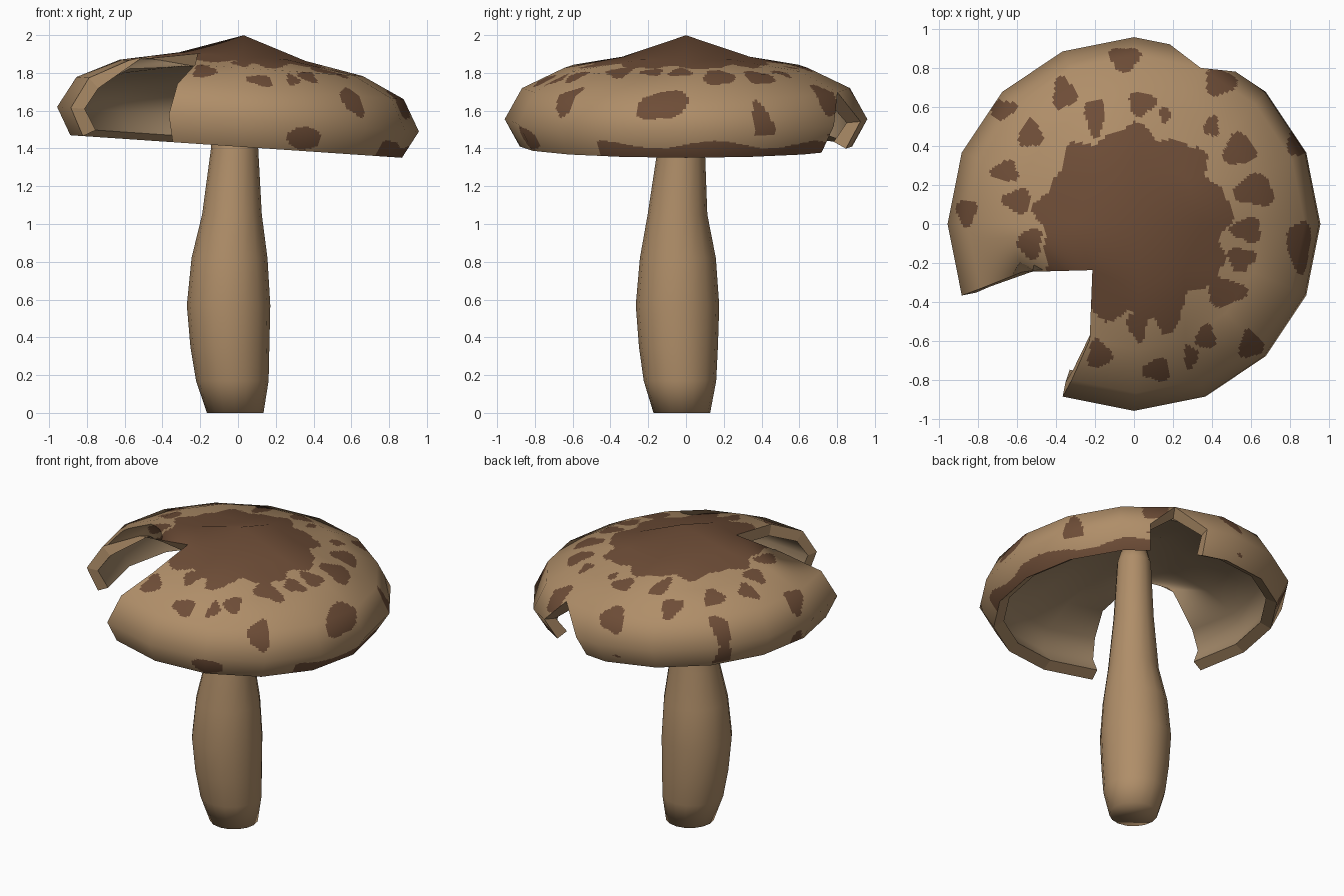
import bpy, bmesh, math
from mathutils import Vector, Matrix

if "Cube" in bpy.data.objects:
    bpy.data.objects.remove(bpy.data.objects["Cube"])


def material(name, rgb):
    m = bpy.data.materials.new(name)
    m.diffuse_color = (*rgb, 1)
    m.use_nodes = True
    m.node_tree.nodes["Principled BSDF"].inputs["Base Color"].default_value = m.diffuse_color
    return m


TAN = material("tan", (0.43, 0.27, 0.14))
BROWN = material("brown", (0.155, 0.074, 0.038))
UNDER = material("dull_tan", (0.36, 0.245, 0.14))


def add_object(name, mesh, mats):
    ob = bpy.data.objects.new(name, mesh)
    bpy.context.collection.objects.link(ob)
    for m in mats:
        mesh.materials.append(m)
    mesh.polygons.foreach_set("use_smooth", [True] * len(mesh.polygons))
    return ob


# Stem: rings of (z, radius, centre x, centre y)
STEM = [(0, .15, -.015, -.022), (.17, .192, -.03, -.032), (.35, .209, -.043, -.04),
        (.57, .221, -.05, -.045), (.82, .201, -.045, -.043), (1.05, .158, -.032, -.045),
        (1.4, .125, -.018, -.025), (1.78, .105, -.01, -.012), (1.87, .08, -.005, -.005)]
bm = bmesh.new()
rings = []
for z, r, cx, cy in STEM:
    rings.append([bm.verts.new((cx + r * math.cos(k * math.pi / 8),
                                cy + r * math.sin(k * math.pi / 8), z)) for k in range(16)])
for lo, hi in zip(rings, rings[1:]):
    for k in range(16):
        bm.faces.new((lo[k], lo[(k + 1) % 16], hi[(k + 1) % 16], hi[k]))
bm.faces.new(rings[0][::-1])
bm.faces.new(rings[-1])
stem_mesh = bpy.data.meshes.new("stem")
bm.to_mesh(stem_mesh)
bm.free()
add_object("stem", stem_mesh, [TAN])

# Cap cage: square grid top that flows into 16-sided rings, slightly tilted
pivot = Vector((0, 0, 1.555))
tilt = (Matrix.Translation(pivot) @ Matrix.Rotation(math.atan(.068), 4, 'Y')
        @ Matrix.Translation(-pivot))
bm = bmesh.new()


def vert(co):
    return bm.verts.new(tilt @ Vector(co))


def ring(n, r, z):
    return [vert((r * math.cos(math.tau * k / n), r * math.sin(math.tau * k / n), z))
            for k in range(n)]


def midpoint(a, b):
    return bm.verts.new((a.co + b.co) / 2)


apex = vert((0, 0, 2))
A = ring(8, .335, 1.887)
B = ring(16, .645, 1.827)
C = ring(16, .868, 1.72)
D = ring(16, .96, 1.555)
E = ring(16, .88, 1.41)
for k in (1, 3, 5, 7):
    p, n = (k - 1) % 8, (k + 1) % 8
    bm.faces.new((apex, A[p], A[k], A[n]))
    bm.faces.new((A[k], A[p], B[2 * k - 2], B[2 * k - 1])[::-1])
    bm.faces.new((A[k], B[2 * k + 1], B[(2 * k + 2) % 16], A[n]))
    if k != 5:                                   # missing quarter slice
        bm.faces.new((A[k], B[2 * k - 1], B[2 * k], B[2 * k + 1]))
# small notch: the rim vertices at column 3 are pulled apart
notch = {s: [midpoint(R[3], R[4 if s == 3 else 2]) for R in (D, E)] for s in (2, 3)}
for s in range(16):
    if s in (9, 10):                             # missing quarter slice
        continue
    t = (s + 1) % 16
    left = [B[s], C[s], D[s], E[s]]
    right = [B[t], C[t], D[t], E[t]]
    if s == 2:
        right[2:] = notch[2]
    if s == 3:
        left[2:] = notch[3]
    for i in range(3):
        bm.faces.new((left[i], left[i + 1], right[i + 1], right[i]))
bmesh.ops.delete(bm, geom=[v for v in bm.verts if not v.link_faces], context='VERTS')
bm.normal_update()
if apex.normal.z < 0:
    bmesh.ops.reverse_faces(bm, faces=bm.faces[:])
    bm.normal_update()

# Spots on the cap: x, y, half width, half depth (seen from above)
SPOTS = [(-.05, .85, .08, .06), (.04, .62, .07, .06), (-.36, .67, .06, .08),
         (-.53, .46, .06, .07), (-.66, .27, .07, .05), (-.6, .12, .07, .06),
         (-.86, .06, .05, .07), (-.68, .59, .07, .05), (.44, .73, .08, .07),
         (.54, .38, .08, .08), (.62, .17, .1, .08), (.58, -.03, .08, .06),
         (.85, -.11, .06, .13), (.55, -.18, .07, .06), (.47, -.35, .1, .07),
         (.6, -.62, .06, .07), (.37, -.58, .05, .06), (.12, -.75, .07, .06),
         (.02, -.52, .05, .08), (.17, -.5, .06, .06), (.29, -.68, .035, .06),
         (-.18, -.67, .06, .07), (.84, .43, .05, .09), (.4, .5, .04, .05),
         (-.53, -.1, .06, .08), (-.2, .55, .05, .1), (.16, .66 - .1, .03, .04)]


def is_brown(p):
    a = math.atan2(p.y, p.x)
    r = math.hypot(p.x, p.y)
    if r < .485 + .03 * math.sin(9 * a) + .015 * math.sin(17 * a + 1):
        return True                              # dark centre
    if p.z < 1.42 + .02 * math.sin(9 * a) and -.55 < a < 1.08:
        return True                              # dark rim on the low side
    if math.hypot((p.x - .35) / .09, (p.z - 1.455) / .06) < 1 and p.y < 0:
        return True                              # spot under the front edge
    if p.z < 1.47:
        return False
    for i, (x, y, w, d) in enumerate(SPOTS):
        u, v = (p.x - x) / w, (p.y - y) / d
        if math.hypot(u, v) < 1 + .16 * math.sin(3 * math.atan2(v, u) + i):
            return True
    return False


# Cap surface: fine flat grids over each cage face, keeping the cage's smooth normals
N = 20
verts, index, faces, normals, slots = [], {}, [], [], []


def vid(p):
    key = tuple(round(c, 5) for c in p)
    if key not in index:
        index[key] = len(verts)
        verts.append(p)
    return index[key]


def patch(cos, nors, n, rule):
    def mix(q, u, v):
        return (q[0] * (1 - u) + q[1] * u) * (1 - v) + (q[3] * (1 - u) + q[2] * u) * v
    for i in range(n):
        for j in range(n):
            uv = [((i + a) / n, (j + b) / n) for a, b in ((0, 0), (1, 0), (1, 1), (0, 1))]
            pts = [mix(cos, *t) for t in uv]
            faces.append([vid(p) for p in pts])
            normals.extend(mix(nors, *t).normalized() for t in uv)
            slots.append(rule(sum(pts, Vector()) / 4))


THICK = .075
inner = {v: v.co - v.normal * THICK for v in bm.verts}
for f in bm.faces:
    vs = list(f.verts)
    patch([v.co for v in vs], [v.normal for v in vs], N, lambda p: int(is_brown(p)))
    vs.reverse()
    patch([inner[v] for v in vs], [-v.normal for v in vs], N, lambda p: 2)
# rim and cut edges joining outside to inside
for e in bm.edges:
    if e.is_boundary:
        loop = e.link_loops[0]
        a, b = loop.vert, loop.link_loop_next.vert
        cos = [b.co, a.co, inner[a], inner[b]]
        nor = (cos[2] - cos[0]).cross(cos[3] - cos[1]).normalized()
        patch(cos, [nor] * 4, N, lambda p: 0)
bm.free()

cap_mesh = bpy.data.meshes.new("cap")
cap_mesh.from_pydata(verts, [], faces)
cap = add_object("cap", cap_mesh, [TAN, BROWN, UNDER])
cap_mesh.polygons.foreach_set("material_index", slots)
cap_mesh.normals_split_custom_set(normals)
cap_mesh.update()
